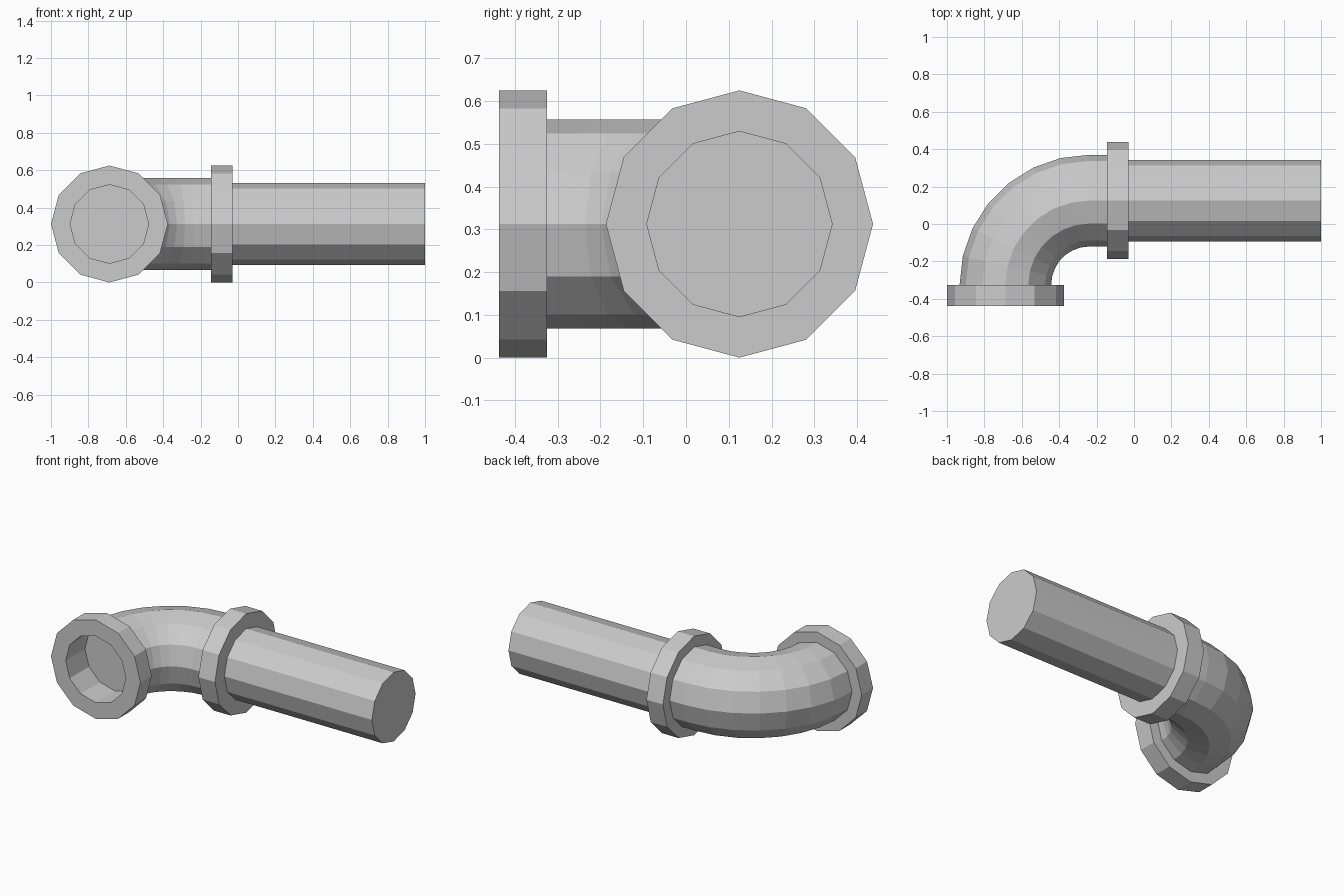
import bpy
import bmesh
from math import sin, cos, pi
from mathutils import Vector

SIDES = 12
AXIS_Z = 0.3125          # height of the pipe's centre line
INLET_X, OUTLET_Y = -0.6875, 0.125
BEND = 0.45              # centre line radius of the bend
BORE, TUBE, PIPE, COLLAR = 0.21, 0.245, 0.218, 0.3125

if "Cube" in bpy.data.objects:
    bpy.data.objects.remove(bpy.data.objects["Cube"])

metal = bpy.data.materials.new("light_grey")
metal.use_nodes = True
metal.diffuse_color = (0.6, 0.6, 0.6, 1)
metal.node_tree.nodes["Principled BSDF"].inputs["Base Color"].default_value = (0.6, 0.6, 0.6, 1)


def loft(name, stations, cap_start=False, cap_end=False):
    """Join twelve-sided rings given as (x, y, heading, radius)."""
    bm = bmesh.new()
    rings = []
    for x, y, heading, radius in stations:
        centre = Vector((x, y, AXIS_Z))
        side = Vector((sin(heading), -cos(heading), 0))
        ring = []
        for k in range(SIDES):
            a = 2 * pi * k / SIDES
            offset = side * sin(a) + Vector((0, 0, cos(a)))
            ring.append(bm.verts.new(centre + offset * radius))
        rings.append(ring)
    for r0, r1 in zip(rings, rings[1:]):
        for k in range(SIDES):
            n = (k + 1) % SIDES
            bm.faces.new((r0[k], r0[n], r1[n], r1[k]))
    if cap_start:
        bm.faces.new(rings[0][::-1])
    if cap_end:
        bm.faces.new(rings[-1])
    mesh = bpy.data.meshes.new(name)
    bm.to_mesh(mesh)
    bm.free()
    mesh.materials.append(metal)
    obj = bpy.data.objects.new(name, mesh)
    bpy.context.collection.objects.link(obj)
    return obj


def along_x(profile):
    return [(x, OUTLET_Y, 0, r) for x, r in profile]


def along_y(profile):
    return [(INLET_X, y, pi / 2, r) for y, r in profile]


# Front collar with a recessed, closed bore
loft("front_collar", along_y([(-0.245, BORE), (-0.4375, BORE), (-0.4375, COLLAR),
                              (-0.325, COLLAR), (-0.325, TUBE)]), cap_start=True)

# Quarter bend in seven steps, then a short straight run
bend_x, bend_y = INLET_X + BEND, OUTLET_Y - BEND
elbow = []
for i in range(8):
    t = pi / 2 * (1 - i / 7)
    elbow.append((bend_x - BEND * sin(t), bend_y + BEND * cos(t), t, TUBE))
elbow += along_x([(-0.145, TUBE)])
loft("elbow", elbow)

# Collar between the elbow and the straight pipe
loft("middle_collar", along_x([(-0.145, TUBE), (-0.145, COLLAR),
                               (-0.03, COLLAR), (-0.03, PIPE)]))

# Straight pipe with a closed end
loft("straight_pipe", along_x([(-0.03, PIPE), (1.0, PIPE)]), cap_end=True)
